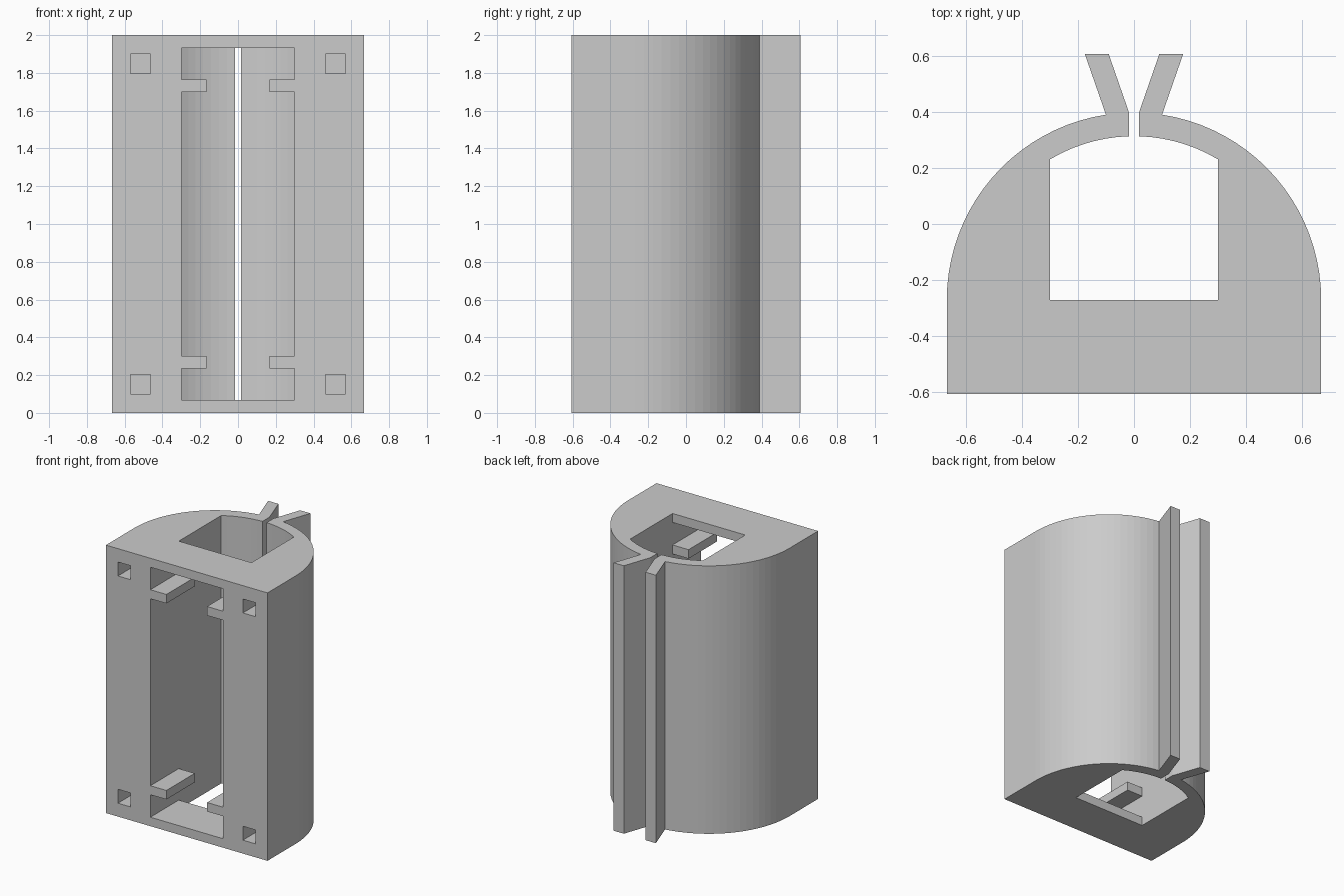
import bpy, bmesh
from math import cos, sin, acos, sqrt
from mathutils import Vector

if "Cube" in bpy.data.objects:
    bpy.data.objects.remove(bpy.data.objects["Cube"], do_unlink=True)

HEIGHT = 2.0
FRONT, BACK = -0.605, 0.605
CENTRE_Y = -0.27            # arc centre, also the rear of the front wall
OUTER, INNER = 0.667, 0.583
CAVITY, SLIT = 0.30, 0.017  # half widths

grey = bpy.data.materials.new("light grey plastic")
grey.use_nodes = True
colour = (0.6, 0.6, 0.6, 1)
grey.diffuse_color = colour
grey.node_tree.nodes["Principled BSDF"].inputs["Base Color"].default_value = colour


def prism(name, points, direction):
    """Extrude a closed 3D outline along a direction."""
    bm = bmesh.new()
    face = bm.faces.new([bm.verts.new(p) for p in points])
    moved = bmesh.ops.extrude_face_region(bm, geom=[face], use_keep_orig=True)["geom"]
    bmesh.ops.translate(bm, vec=Vector(direction),
                        verts=[g for g in moved if isinstance(g, bmesh.types.BMVert)])
    bmesh.ops.recalc_face_normals(bm, faces=bm.faces)
    mesh = bpy.data.meshes.new(name)
    bm.to_mesh(mesh)
    bm.free()
    mesh.materials.append(grey)
    obj = bpy.data.objects.new(name, mesh)
    bpy.context.collection.objects.link(obj)
    return obj


def arc(radius, x_start, x_end, steps):
    """Points on an arc about the centre, between two x positions."""
    a, b = acos(x_start / radius), acos(x_end / radius)
    angles = [a + (b - a) * i / steps for i in range(steps + 1)]
    return [(radius * cos(t), CENTRE_Y + radius * sin(t)) for t in angles]


def mirrored(half):
    return half + [(-x, y) for x, y in reversed(half)]


# Clip body: rounded shell, flared back fins, slit and open cavity
half = [(OUTER, FRONT)]
half += arc(OUTER, OUTER, 0.10, 20)
half += [(0.175, BACK), (0.09, BACK), (SLIT, 0.395)]
half += arc(INNER, SLIT, CAVITY, 7)
half += [(CAVITY, CENTRE_Y)]
body = prism("clip_body", [(x, y, 0) for x, y in mirrored(half)], (0, 0, HEIGHT))

# Front window outline, notched around four retaining tabs
TAB = 0.168
half = [(CAVITY, 0.067), (CAVITY, 0.235), (TAB, 0.235), (TAB, 0.302), (CAVITY, 0.302)]
half += [(x, HEIGHT - z) for x, z in reversed(half)]
cutters = [prism("window_cutter", [(x, FRONT - 0.1, z) for x, z in mirrored(half)],
                 (0, CENTRE_Y + 0.1 - FRONT + 0.1, 0))]

# Blind square mounting holes in the corners
for x in (-0.516, 0.516):
    for z in (0.152, HEIGHT - 0.152):
        r = 0.052
        corners = [(x - r, z - r), (x + r, z - r), (x + r, z + r), (x - r, z + r)]
        cutters.append(prism("hole_cutter", [(a, FRONT - 0.1, b) for a, b in corners],
                             (0, CENTRE_Y - FRONT + 0.1, 0)))

bpy.context.view_layer.objects.active = body
for cutter in cutters:
    cutter.hide_render = True
    cut = body.modifiers.new("cut", "BOOLEAN")
    cut.operation = "DIFFERENCE"
    cut.solver = "EXACT"
    cut.object = cutter
    bpy.ops.object.modifier_apply(modifier=cut.name)
    bpy.data.objects.remove(cutter, do_unlink=True)
